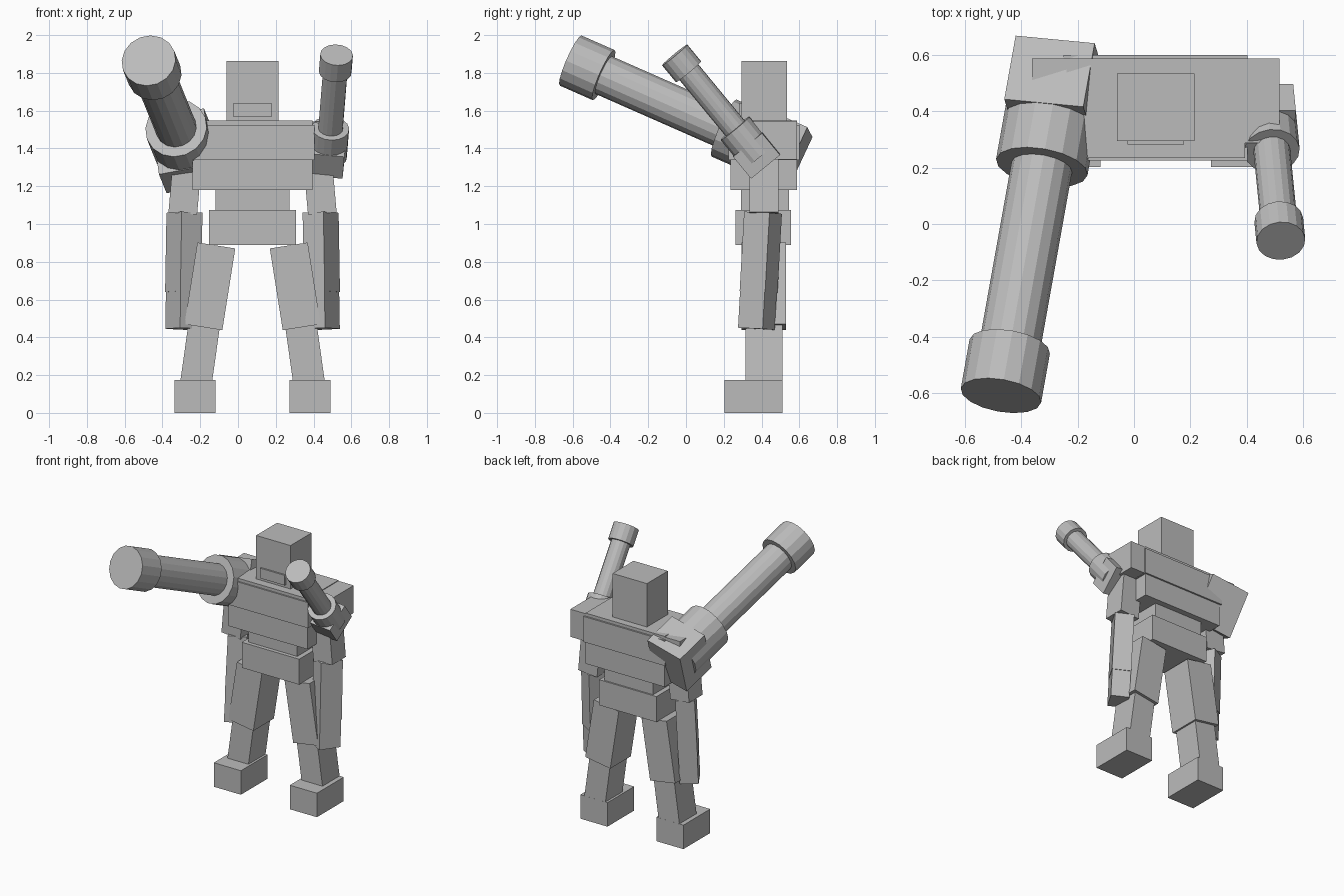
import bpy
from math import radians
from mathutils import Vector, Matrix

cube = bpy.data.objects.get("Cube")
if cube:
    bpy.data.objects.remove(cube, do_unlink=True)

CENTRE_X = 0.077   # symmetry plane of the body

grey = bpy.data.materials.new("plain_grey")
grey.use_nodes = True
grey.diffuse_color = (0.5, 0.5, 0.5, 1)
grey.node_tree.nodes["Principled BSDF"].inputs["Base Color"].default_value = (0.5, 0.5, 0.5, 1)


def finish(name, matrix):
    ob = bpy.context.object
    ob.name = name
    ob.data.materials.append(grey)
    ob.matrix_world = matrix
    return ob


def box(name, centre, size, rotation=Matrix()):
    bpy.ops.mesh.primitive_cube_add(size=1)
    return finish(name, Matrix.Translation(centre) @ rotation @ Matrix.Diagonal((*size, 1)))


def block(name, xs, ys, zs):
    """Upright box given by its extents."""
    lo, hi = Vector((xs[0], ys[0], zs[0])), Vector((xs[1], ys[1], zs[1]))
    return box(name, (lo + hi) / 2, hi - lo)


def central(name, half_width, ys, zs):
    return block(name, (CENTRE_X - half_width, CENTRE_X + half_width), ys, zs)


# Head and torso
central("head", 0.138, (0.295, 0.535), (1.54, 1.862))
central("chin_guard", 0.1, (0.283, 0.35), (1.567, 1.64))
central("chest_core", 0.317, (0.235, 0.588), (1.18, 1.547))
central("chest_band", 0.327, (0.225, 0.6), (1.34, 1.525))
central("waist", 0.195, (0.29, 0.546), (1.06, 1.19))
central("pelvis", 0.23, (0.262, 0.557), (0.89, 1.075))

# Limbs, mirrored about the body centre
for side, s in (("left", 1), ("right", -1)):
    def at(dx, y, z):
        return Vector((CENTRE_X + s * dx, y, z))

    def turn(angle, axis):
        return Matrix.Rotation(radians(angle), 4, axis)

    box(side + "_shoulder", at(0.378, 0.438, 1.442), (0.124, 0.3, 0.2))
    box(side + "_upper_arm", at(0.355, 0.413, 1.22), (0.152, 0.155, 0.33), turn(-5 * s, 'Y'))

    # Twisted forearm and hand share one lean
    lean = turn(-3.2, 'X') @ turn(-1 * s, 'Y') @ turn(-31 * s, 'Z')
    box(side + "_forearm", at(0.364, 0.396, 0.85), (0.128, 0.157, 0.42), lean)
    box(side + "_hand", at(0.368, 0.378, 0.545), (0.124, 0.152, 0.2), lean)

    box(side + "_thigh", at(0.226, 0.412, 0.67), (0.203, 0.236, 0.438), turn(-9 * s, 'Y'))
    box(side + "_shin", at(0.278, 0.412, 0.31), (0.167, 0.196, 0.38), turn(-8 * s, 'Y'))
    box(side + "_foot", at(0.305, 0.357, 0.087), (0.218, 0.307, 0.174))


# Shoulder cannons
def cannon(name, tip, back, scale, roll):
    tip, back = Vector(tip), Vector(back)
    axis = (back - tip).normalized()
    length = (back - tip).length
    across = axis.cross(Vector((0, 0, 1))).normalized()
    up = across.cross(axis)
    frame = Matrix((across, axis, up)).transposed().to_4x4()

    def tube(part, start, end, radius):
        bpy.ops.mesh.primitive_cylinder_add(vertices=16, radius=radius, depth=end - start)
        finish(name + part, Matrix.Translation(tip + axis * (start + end) / 2)
               @ frame @ Matrix.Rotation(radians(90), 4, 'X'))

    tube("_muzzle", 0, 0.193 * scale, 0.145 * scale)
    tube("_barrel", 0.15 * scale, length - 0.2 * scale, 0.109 * scale)
    tube("_sleeve", length - 0.426 * scale, length - 0.1 * scale, 0.165 * scale)
    box(name + "_breech", back - axis * 0.125 * scale,
        Vector((0.287, 0.25, 0.33)) * scale,
        frame @ Matrix.Rotation(radians(-roll), 4, 'Y'))


cannon("large_cannon", (-0.473, -0.61, 1.865), (-0.259, 0.587, 1.338), 1.0, 11.6)
cannon("small_cannon", (0.522, -0.06, 1.895), (0.474, 0.422, 1.31), 0.6, -8)
